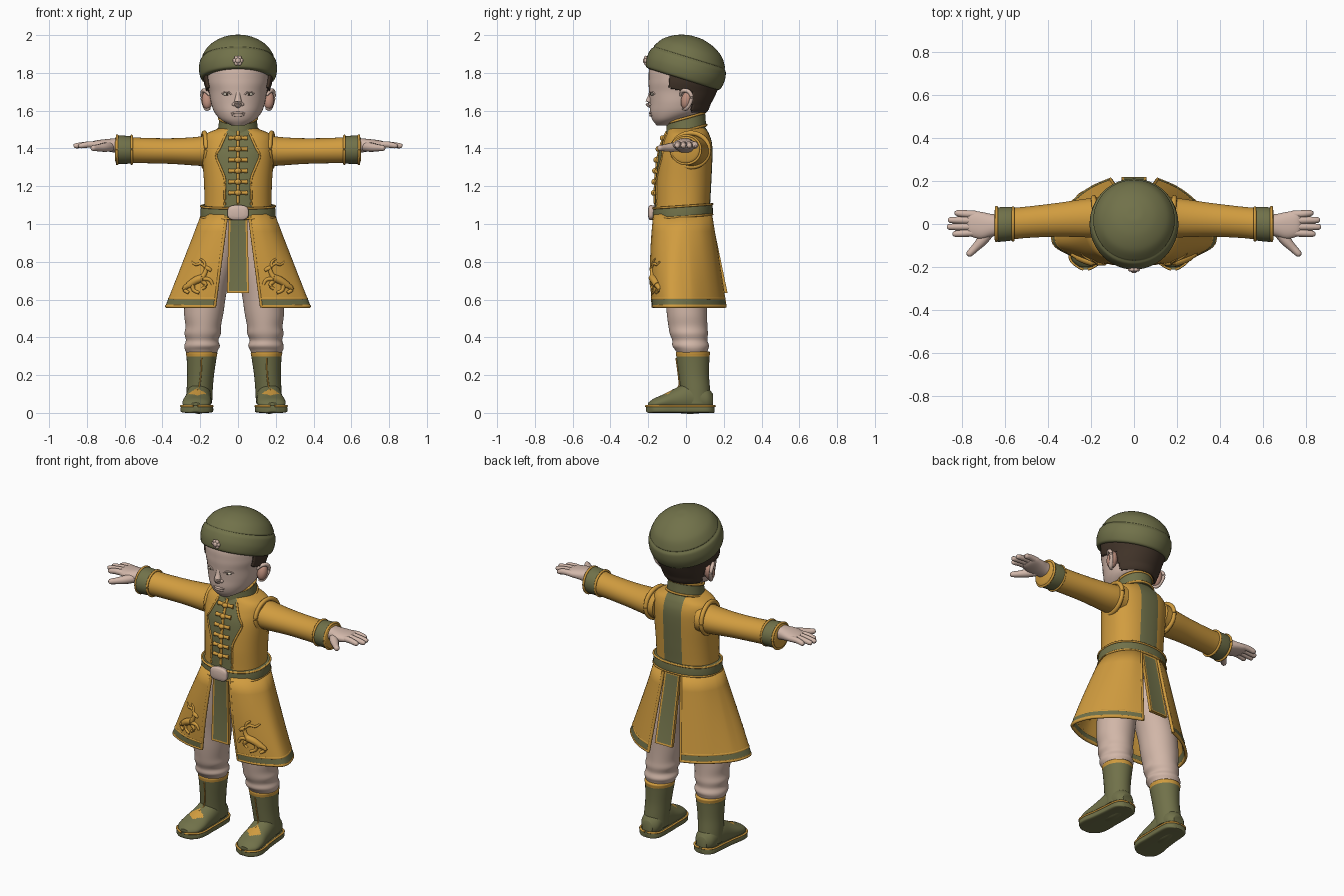
import bpy, bmesh, math
from mathutils import Matrix, Vector

if "Cube" in bpy.data.objects:
    bpy.data.objects.remove(bpy.data.objects["Cube"])

def material(name, *rgb):
    mat = bpy.data.materials.new(name)
    mat.use_nodes = True
    mat.diffuse_color = (*rgb, 1)
    mat.node_tree.nodes["Principled BSDF"].inputs["Base Color"].default_value = (*rgb, 1)
    return mat

GOLD, GREEN = material("gold cloth", .64, .335, .05), material("olive cloth", .165, .167, .068)
SKIN, TROUSER = material("skin", .65, .48, .405), material("rose cloth", .64, .47, .39)
HAIR, PINK, PALE = material("brown hair", .055, .035, .023), material("ear pink", .52, .28, .21), material("eye white", .62, .55, .45)

def finish(name, bm, mats, rule=None, mirror=False, thick=0):
    bmesh.ops.recalc_face_normals(bm, faces=bm.faces)
    for f in bm.faces:
        f.material_index = int(rule(f.calc_center_median(), f.normal)) if rule else 0
    mesh = bpy.data.meshes.new(name)
    bm.to_mesh(mesh)
    for m in mats:
        mesh.materials.append(m)
    mesh.shade_smooth()
    mesh.set_sharp_from_angle(angle=.8)
    obj = bpy.data.objects.new(name, mesh)
    bpy.context.collection.objects.link(obj)
    if thick:
        solid = obj.modifiers.new("thickness", "SOLIDIFY")
        solid.thickness, solid.offset = thick, 0
    if mirror:
        obj.modifiers.new("mirror", "MIRROR")
    return obj

def resample(rows, steps):
    """Smooth curve through rows of numbers."""
    out = []
    for i in range(len(rows) - 1):
        four = [rows[max(0, min(len(rows) - 1, i + k))] for k in (-1, 0, 1, 2)]
        for t in (s / steps for s in range(steps)):
            out.append([b + .5 * t * (c - a + t * (2 * a - 5 * b + 4 * c - d + t * (3 * (b - c) + d - a))) for a, b, c, d in zip(*four)])
    return out + [list(rows[-1])]

def bridge(loops, closed=True):
    """Skin over loops of points, capped at both ends if closed."""
    bm = bmesh.new()
    loops = [[bm.verts.new(p) for p in loop] for loop in loops]
    for a, b in zip(loops, loops[1:]):
        for k in range(0 if closed else 1, len(a)):
            bm.faces.new((a[k - 1], a[k], b[k], b[k - 1]))
    if closed:
        bm.faces.new(loops[0])
        bm.faces.new(loops[-1])
    return bm

def circle(n):
    return [(math.cos(i * math.tau / n), math.sin(i * math.tau / n)) for i in range(n + 1)]

def loft(name, rings, mats, axis="z", n=48, steps=6, power=2, keep=None, cuts=(), **opts):
    """Skin rings of (position, centre 1, centre 2, radius 1, radius 2) along an axis."""
    loops = []
    for p, c1, c2, r1, r2 in resample(rings, steps):
        uv = [(c1 + r1 * math.copysign(abs(co) ** (2 / power), co), c2 + r2 * math.copysign(abs(si) ** (2 / power), si))
              for co, si in circle(n)[:n]]
        loops.append([{"x": (p, u, v), "y": (u, p, v), "z": (u, v, p)}[axis] for u, v in uv])
    bm = bridge(loops)
    for x in cuts:
        bmesh.ops.bisect_plane(bm, geom=bm.verts[:] + bm.edges[:] + bm.faces[:], plane_co=(x, 0, 0), plane_no=(1, 0, 0))
    if keep:
        bmesh.ops.delete(bm, geom=[f for f in bm.faces if not keep(f.calc_center_median())], context="FACES")
    return finish(name, bm, mats, **opts)

def ball(name, at, size, mat, tilt=0, mirror=False):
    bm = bmesh.new()
    place = Matrix.Translation(at) @ Matrix.Rotation(tilt, 4, "X") @ Matrix.Diagonal((*size, 1))
    bmesh.ops.create_uvsphere(bm, u_segments=20, v_segments=12, radius=1, matrix=place)
    return finish(name, bm, [mat], mirror=mirror)

def tube(name, points, radii, mat, mirror=False, smooth=4):
    """Tapered round cord through points."""
    radii = radii if isinstance(radii, tuple) else [radii] * len(points)
    rows = resample([(*p, r) for p, r in zip(points, radii)], smooth)
    loops = []
    for i, (x, y, z, r) in enumerate(rows):
        ahead = Vector(rows[min(i + 1, len(rows) - 1)][:3]) - Vector(rows[max(i - 1, 0)][:3])
        turn = ahead.to_track_quat("Z", "Y")
        loops.append([Vector((x, y, z)) + turn @ Vector((r * co, r * si, 0)) for co, si in circle(10)[:10]])
    return finish(name, bridge(loops), [mat], mirror=mirror)

def on_front(obj, x, z):
    """Point on the front surface of an object."""
    hit, place, _, _ = obj.evaluated_get(bpy.context.evaluated_depsgraph_get()).ray_cast((x, -2, z), (0, 1, 0))
    return tuple(place) if hit else (x, -.15, z)

# Head, neck, hair
head_rings = [(1.522, 0, -.125, .035, .03), (1.55, 0, -.093, .088, .084), (1.59, 0, -.05, .124, .14), (1.64, 0, -.036, .142, .155),
              (1.7, 0, -.023, .153, .172), (1.76, 0, -.014, .168, .184), (1.84, 0, -.008, .165, .178), (1.9, 0, 0, .1, .1)]
head = loft("head", head_rings, [SKIN])
loft("neck", [(1.42, 0, .01, .08, .08), (1.5, 0, .005, .075, .08), (1.62, 0, .01, .08, .085)], [SKIN])
loft("hair", [(p, a, b, c + .008, d + .008) for p, a, b, c, d in head_rings], [HAIR], n=96, steps=10, thick=.012,
     keep=lambda c: 1.595 < c.z < 1.85 and (c.y > .03 or c.z > 1.7 + .25 * max(0, -c.y) and c.y > -.085))

# Face
tube("nose", [(0, -.182, 1.705), (0, -.189, 1.67), (0, -.195, 1.64), (0, -.18, 1.622)], (.012, .015, .021, .012), SKIN)
ball("nostril", (.018, -.182, 1.634), (.015, .016, .012), SKIN, mirror=True)
for label, z, r in (("upper_lip", 1.588, .007), ("lower_lip", 1.576, .008)):
    tube(label, [on_front(head, x * .036, z) for x in (-1, -.5, 0, .5, 1)], (.002, r * .8, r, r * .8, .002), SKIN)
ex, ey, ez = on_front(head, .058, 1.687)
ball("eye", (ex, ey + .004, ez), (.022, .009, .008), PALE, mirror=True)
ball("iris", (ex, ey - .003, ez), (.006, .004, .006), HAIR, mirror=True)
tube("eyelid", [on_front(head, x, z) for x, z in ((.034, 1.685), (.048, 1.697), (.07, 1.698), (.085, 1.688))], .004, SKIN, True)
ball("ear", (.162, .004, 1.657), (.03, .03, .05), PINK, -.25, True)
tube("ear_rim", [(.15, -.03, 1.68), (.172, -.018, 1.705), (.186, .012, 1.703), (.19, .03, 1.675), (.182, .022, 1.64),
                 (.168, 0, 1.612), (.15, -.016, 1.61)], (.006, .01, .011, .01, .01, .012, .006), SKIN, True)

# Hat with rolled brim and badge
hat = loft("hat", [(0, 0, 0, .178, .188), (.01, 0, 0, .197, .206), (.055, 0, 0, .207, .215), (.1, 0, 0, .201, .209),
                   (.118, 0, 0, .188, .196), (.13, 0, 0, .188, .194), (.175, 0, 0, .158, .163), (.212, 0, 0, .105, .107),
                   (.232, 0, 0, .045, .045), (.235, 0, 0, .004, .004)], [GREEN])
hat.location, hat.rotation_euler.x = (0, -.018, 1.766), -.3
ball("badge_centre", (0, -.219, 1.865), (.014, .01, .014), SKIN)
for co, si in circle(6)[1:]:
    ball("badge_petal", (.016 * co, -.213, 1.865 + .016 * si), (.012, .009, .012), SKIN)

# Coat body with olive front panel and back stripe
def panel_half_width(z):
    return .115 - (z - 1.36) * .45 if z > 1.36 else .07 + max(0, z - 1.24) * .375

coat = loft("coat_body", [(1.02, 0, -.018, .182, .148), (1.1, 0, -.018, .178, .146), (1.22, 0, -.014, .18, .148),
                          (1.36, 0, -.004, .19, .144), (1.43, 0, .005, .19, .132), (1.475, 0, .008, .172, .115),
                          (1.505, 0, .006, .105, .1), (1.52, 0, .005, .08, .09)], [GOLD, GREEN], n=120, steps=9, power=2.3,
            cuts=(-.06, .06), rule=lambda c, n: abs(c.x) < (.06 if c.y > 0 else panel_half_width(c.z)))
tube("panel_piping", [on_front(coat, panel_half_width(z), z) for z in (1.1, 1.17, 1.24, 1.3, 1.36, 1.4, 1.44, 1.48)], .006, GOLD, True)
tube("placket", [on_front(coat, 0, z) for z in (1.09, 1.2, 1.3, 1.4, 1.49)], .008, GOLD)
for i in range(6):
    x, y, z = on_front(coat, 0, 1.165 + i * .058)
    tube("frog_bar", [on_front(coat, k * .05, z) for k in (-1, -.6, 0, .6, 1)], (.013, .01, .011, .01, .013), GOLD)
    ball("frog_button", (x, y - .008, z), (.018, .014, .015), GOLD)

# Collar and belt with gold edges, buckle
collar = loft("collar", [(1.485, 0, 0, .108, .108), (1.5, 0, 0, .106, .106), (1.55, 0, 0, .1, .102), (1.565, 0, 0, .1, .102)],
              [GREEN, GOLD], rule=lambda c, n: n.z > .8)
belt = loft("belt", [(1.035, 0, -.018, .188, .15), (1.042, 0, -.018, .199, .16), (1.092, 0, -.018, .196, .158),
                     (1.1, 0, -.018, .186, .15)], [GREEN], n=64, power=2.2)
edges = [(collar, tube("collar_cord", [(r * co, r * si, z) for co, si in circle(24)], .007, GOLD), .28)
         for r, z in ((.107, 1.494), (.1, 1.562))]
edges += [(belt, tube("belt_cord", [(.195 * math.copysign(abs(co) ** .87, co), .157 * math.copysign(abs(si) ** .87, si) - .018, z)
                                    for co, si in circle(32)], .006, GOLD), .07) for z in (1.04, 1.095)]
for obj, slope in {o: s for band, cord, s in edges for o in (band, cord)}.items():
    for v in obj.data.vertices:
        v.co.z += v.co.y * slope
loft("buckle", [(-.165, 0, 1.06, .05, .036), (-.185, 0, 1.06, .056, .04), (-.195, 0, 1.06, .052, .036), (-.2, 0, 1.06, .035, .022)],
     [SKIN], axis="y", power=3)

# Skirt halves, hem trim
top_line = resample([(.06, -.165), (.11, -.152), (.155, -.115), (.183, -.05), (.187, 0), (.16, .07), (.11, .115), (.06, .13)], 6)
hem_line = resample([(.125, -.174), (.22, -.165), (.315, -.13), (.377, -.08), (.355, .02), (.28, .107), (.2, .167), (.11, .207)], 6)

def skirt_row(z):
    t = (1.05 - z) / .49
    return [(a + (c - a) * t, b + (d - b) * t - .012 * math.sin(math.pi * t) * (b < 0), z) for (a, b), (c, d) in zip(top_line, hem_line)]

skirt = finish("skirt", bridge([skirt_row(z) for z in (1.05, .96, .87, .78, .69, .605, .572, .56)], False), [GOLD, GREEN],
               lambda c, n: .573 < c.z < .604, True, .014)
for z in (.564, .605):
    tube("hem_cord", skirt_row(z), .009, GOLD, True, 1)
for end in (0, -1):
    tube("skirt_edge", [skirt_row(z)[end] for z in (1.04, .9, .75, .56)], .009, GOLD, True)

# Hanging front and back panels with gold borders
for label, y_top, y_low in (("front_flap", -.16, -.165), ("back_flap", .125, .21)):
    bm = bmesh.new()
    bmesh.ops.create_cube(bm, size=1)
    for v in bm.verts:
        v.co = (v.co.x * (.1 if v.co.z > 0 else .116), (y_top if v.co.z > 0 else y_low) + v.co.y * .02, .84 + v.co.z * .41)
    bm.normal_update()
    bmesh.ops.inset_individual(bm, faces=[f for f in bm.faces if abs(f.normal.y) > .8], thickness=.015, depth=-.002)
    finish(label, bm, [GOLD, GREEN], lambda c, n: abs(n.y) > .8 and abs(c.x) < .02 and .7 < c.z < .98)

# Leaping deer relief on each skirt front
for label, path, radii in (("body", [(.26, .675), (.225, .7), (.185, .715)], (.019, .021, .021)),
                           ("neck", [(.19, .715), (.175, .74), (.168, .765)], (.016, .012, .011)),
                           ("head", [(.172, .768), (.155, .762), (.142, .752)], (.013, .012, .007)),
                           ("antler", [(.172, .772), (.195, .79), (.225, .785), (.245, .8)], (.008, .008, .007, .005)),
                           ("tine", [(.175, .775), (.18, .8), (.2, .815)], (.007, .007, .005)),
                           ("foreleg", [(.185, .71), (.15, .705), (.135, .68)], (.013, .01, .008)),
                           ("bent_leg", [(.19, .7), (.17, .675), (.19, .655)], (.013, .01, .008)),
                           ("hind_leg", [(.255, .68), (.285, .655), (.26, .635)], (.016, .012, .008)),
                           ("far_leg", [(.24, .68), (.235, .65), (.205, .635)], (.014, .01, .008))):
    tube("deer_" + label, [on_front(skirt, x, z) for x, z in path], radii, GOLD, True)

# Sleeves, armhole rolls, cuffs
loft("sleeve", [(.14, .03, 1.39, .095, .085), (.22, .028, 1.385, .09, .076), (.35, .02, 1.386, .079, .068),
                (.5, .008, 1.389, .073, .067), (.6, -.002, 1.393, .075, .07), (.64, -.004, 1.394, .078, .073),
                (.65, -.004, 1.394, .066, .06)], [GOLD], axis="x", mirror=True)
loft("cuff", [(.563, .002, 1.392, .07, .066), (.565, .002, 1.392, .078, .072), (.632, -.003, 1.394, .08, .075),
              (.635, -.003, 1.394, .07, .066)], [GREEN], axis="x", mirror=True)
for x, r in ((.563, .073), (.64, .075)):
    tube("cuff_cord", [(x, r * 1.04 * co, 1.393 + r * si) for co, si in circle(16)], .007, GOLD, True)
tube("armhole_roll", [(.178 + .01 * co, .025 + .097 * co, 1.392 + .09 * si) for co, si in circle(16)], .013, GOLD, True)

# Hands
loft("hand", [(.62, -.004, 1.415, .05, .042), (.66, -.006, 1.416, .052, .037), (.71, -.007, 1.418, .063, .03),
              (.76, .002, 1.419, .06, .022), (.78, .004, 1.418, .045, .012)], [SKIN], axis="x", power=2.3, mirror=True)
for i, reach in enumerate((.845, .87, .865, .835)):
    y = -.04 + i * .028
    tube("finger", [(.74, y, 1.42), (.79, y * 1.08, 1.421), (reach - .012, y * 1.15, 1.414), (reach, y * 1.15, 1.412)],
         (.018, .017, .014, .006), SKIN, True)
tube("thumb", [(.67, -.03, 1.41), (.705, -.075, 1.406), (.74, -.112, 1.403), (.768, -.14, 1.402), (.775, -.147, 1.402)],
     (.026, .025, .019, .015, .006), SKIN, True)

# Trousers and boots, the left leg standing nearer the middle
foot = [(.143, .205, .06, .035, .04), (.11, .205, .07, .06, .065), (.03, .207, .08, .066, .085), (-.05, .212, .067, .07, .066),
        (-.12, .218, .056, .076, .042), (-.17, .222, .046, .066, .03), (-.2, .224, .04, .03, .014)]
for side, shift in ((1, -.042), (-1, 0)):
    def legs(rings):
        return [(p, side * a + shift, b, c, d) for p, a, b, c, d in rings]

    loft("trouser_leg", legs([(.29, .19, .035, .066, .07), (.33, .193, .03, .086, .085), (.355, .19, .025, .094, .097),
                              (.385, .19, .02, .086, .093), (.42, .187, .015, .096, .101), (.46, .184, .01, .094, .103),
                              (.53, .181, .005, .104, .107), (.65, .167, 0, .109, .112), (.8, .125, -.01, .11, .115),
                              (.95, .09, -.015, .088, .118), (1.03, .085, -.015, .08, .11)]), [TROUSER])
    loft("boot_shaft", legs([(.05, .205, .055, .068, .078), (.12, .203, .05, .069, .078), (.2, .198, .042, .071, .08),
                             (.29, .193, .037, .079, .087), (.32, .193, .037, .083, .09), (.325, .193, .037, .066, .076)]),
         [GREEN, GOLD], rule=lambda c, n: c.z > .302)
    toe = side * .217 + shift
    loft("boot_foot", legs(foot), [GREEN, GOLD], axis="y", steps=10,
         rule=lambda c, n: n.z > .5 and abs(c.x - toe) + 1.3 * abs(c.y + .095) < .05)
    sole = [(.152, .205, .018, .012, .016)] + [(y, x, .018, r + .01, .018) for y, x, _, r, _ in foot]
    sole = legs(sole + [(-.212, .225, .024, .014, .014)])
    loft("boot_sole", sole, [GREEN], axis="y", power=5)
    for edge in (-1, 1):
        tube("sole_cord", [(x + edge * (r - .004), y, .036) for y, x, _, r, _ in sole], .006, GOLD)
    seam = ((.193, -.052, .29), (.197, -.04, .2), (.205, -.038, .14), (.214, -.072, .12))
    tube("boot_front_seam", [(side * x + shift, y, z) for x, y, z in seam], .004, GOLD)
